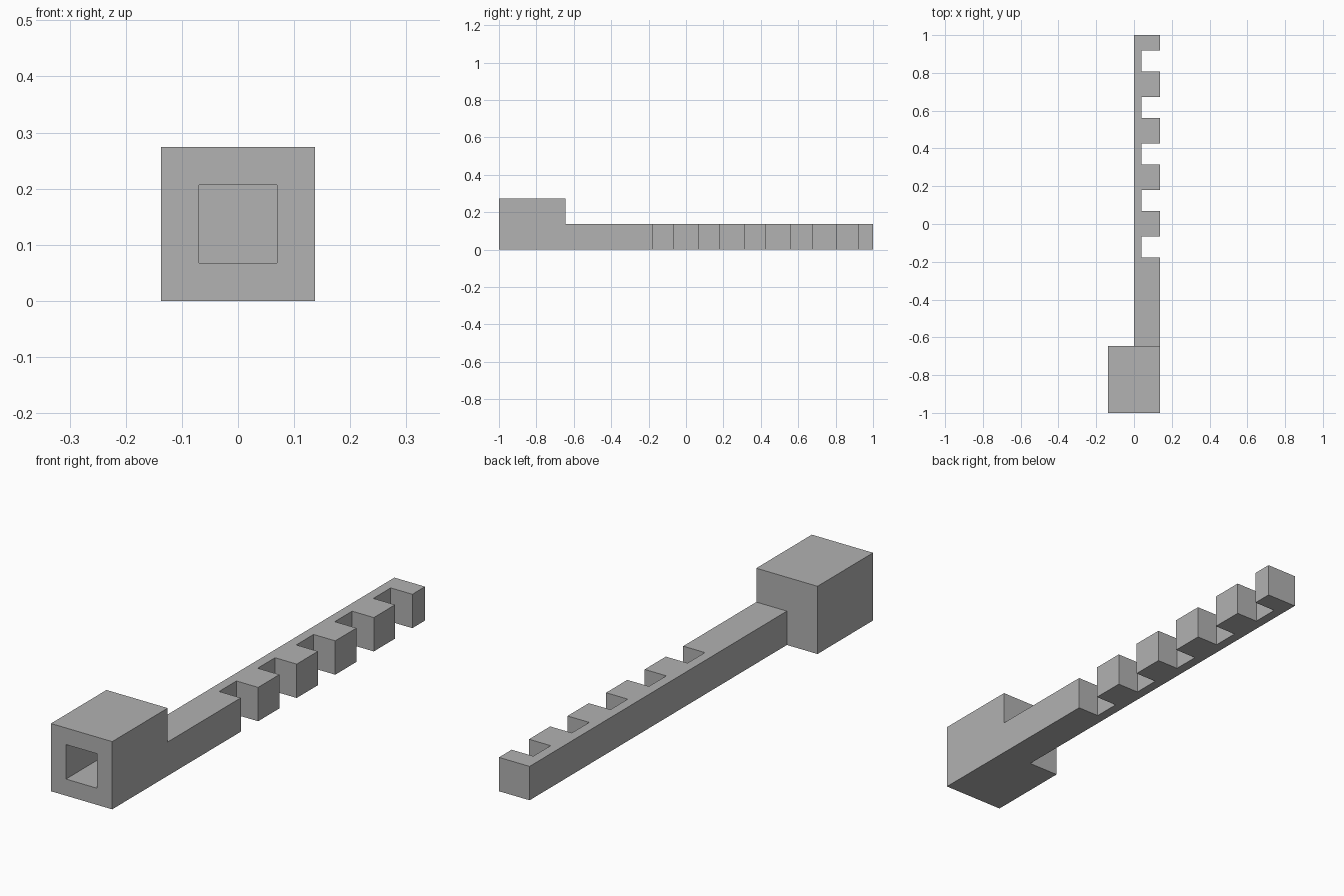
import bpy
import bmesh
from mathutils import Vector

cube = bpy.data.objects.get("Cube")
if cube:
    bpy.data.objects.remove(cube, do_unlink=True)

SIZE = 0.274            # head width and height
HALF = SIZE / 2
HEAD_END = -0.645       # where the head meets the bar
HOLE = 0.084            # side of the square socket
SOCKET_DEPTH = 0.25
NOTCHES, FIRST, PITCH, GAP = 5, -0.178, 0.2465, 0.111
NOTCH_X = 0.04          # thickness of the spine behind the notches

grey = bpy.data.materials.new("plain grey")
grey.use_nodes = True
colour = (0.445, 0.445, 0.445, 1)
grey.diffuse_color = colour
grey.node_tree.nodes["Principled BSDF"].inputs["Base Color"].default_value = colour


def make_object(name, bm):
    bmesh.ops.recalc_face_normals(bm, faces=bm.faces)
    mesh = bpy.data.meshes.new(name)
    bm.to_mesh(mesh)
    bm.free()
    mesh.materials.append(grey)
    obj = bpy.data.objects.new(name, mesh)
    bpy.context.collection.objects.link(obj)
    return obj


def extrude_face(bm, face, offset):
    """Extrude one face by a vector and return the new cap."""
    result = bmesh.ops.extrude_face_region(bm, geom=[face])["geom"]
    verts = [g for g in result if isinstance(g, bmesh.types.BMVert)]
    bmesh.ops.translate(bm, verts=verts, vec=Vector(offset))


# Block head with a blind square socket in its front
bm = bmesh.new()
bmesh.ops.create_cube(bm, size=1)
length = HEAD_END + 1
bmesh.ops.scale(bm, verts=bm.verts, vec=(SIZE, length, SIZE))
bmesh.ops.translate(bm, verts=bm.verts, vec=(0, -1 + length / 2, HALF))
bm.normal_update()
front = min(bm.faces, key=lambda f: f.calc_center_median().y)
bmesh.ops.inset_individual(bm, faces=[front], thickness=(SIZE - HOLE) / 2)
extrude_face(bm, front, (0, SOCKET_DEPTH, 0))
if front.is_valid:
    bmesh.ops.delete(bm, geom=[front], context="FACES_ONLY")
make_object("head", bm)

# Toothed bar: comb outline drawn from above, extruded upward
outline = [(0, 1), (0, HEAD_END), (HALF, HEAD_END)]
for i in range(NOTCHES):
    start = FIRST + i * PITCH
    outline += [(HALF, start), (NOTCH_X, start),
                (NOTCH_X, start + GAP), (HALF, start + GAP)]
outline.append((HALF, 1))
bm = bmesh.new()
base = bm.faces.new([bm.verts.new((x, y, 0)) for x, y in outline])
extrude_face(bm, base, (0, 0, HALF))
make_object("toothed_bar", bm)
